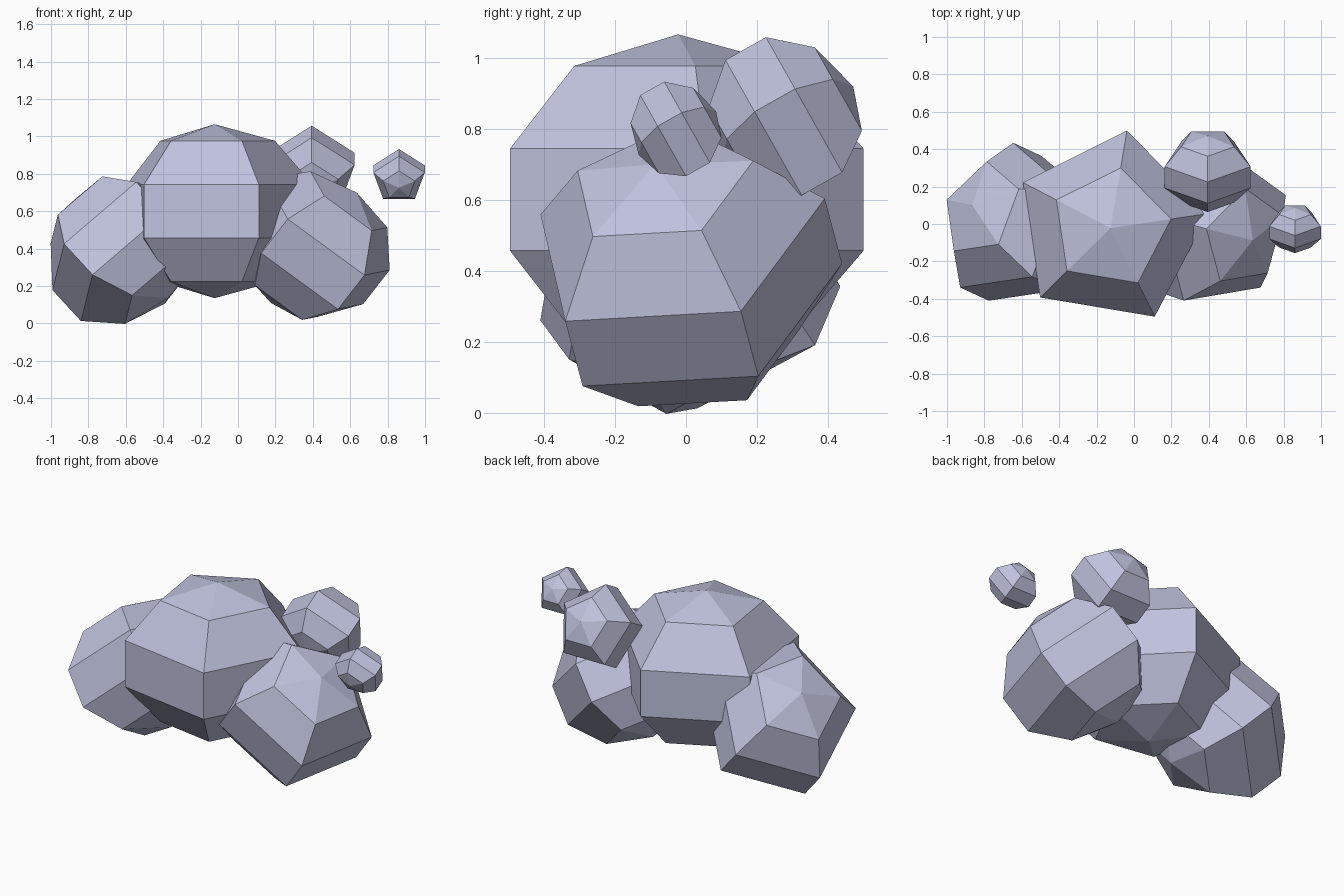
import bpy, bmesh, math
from mathutils import Matrix, Vector

if "Cube" in bpy.data.objects:
    bpy.data.objects.remove(bpy.data.objects["Cube"])

# One pale lavender-grey colour for the whole cloud
mat = bpy.data.materials.new("pale lavender grey")
mat.diffuse_color = (0.52, 0.54, 0.72, 1.0)
mat.use_nodes = True
mat.node_tree.nodes["Principled BSDF"].inputs["Base Color"].default_value = mat.diffuse_color


def puff(name, centre, radius, half_height, axis, corner):
    """Flattened five-sided sphere; its pole follows axis, one corner faces corner."""
    bm = bmesh.new()
    bmesh.ops.create_uvsphere(bm, u_segments=5, v_segments=5, radius=1.0)
    # turn the sphere so that one corner lies on local +x
    v = next(v for v in bm.verts if v.co.xy.length > 0.3)
    turn = Matrix.Rotation(-math.atan2(v.co.y, v.co.x), 4, 'Z')
    w = Vector(axis).normalized()
    u = Vector(corner)
    u = (u - w * u.dot(w)).normalized()
    frame = Matrix((u, w.cross(u), w)).transposed().to_4x4()
    scale = Matrix.Diagonal((radius, radius, half_height, 1.0))
    bm.transform(Matrix.Translation(centre) @ frame @ scale @ turn)
    bmesh.ops.recalc_face_normals(bm, faces=bm.faces)
    mesh = bpy.data.meshes.new(name)
    bm.to_mesh(mesh)
    bm.free()
    mesh.materials.append(mat)
    obj = bpy.data.objects.new(name, mesh)
    bpy.context.collection.objects.link(obj)
    return obj


# Large upright middle puff
a = math.radians(8.5)
puff("middle_puff", (-0.125, -0.022, 0.60), 0.556, 0.465,
     (0, 0, 1), (math.cos(a), math.sin(a), 0))

# Side puffs leaning outwards
puff("left_puff", (-0.62, -0.013, 0.403), 0.457, 0.38,
     (-0.245, 0.114, 0.266), (-0.24, -0.366, -0.058))
puff("right_puff", (0.406, -0.008, 0.404), 0.459, 0.382,
     (0.229, -0.079, 0.295), (-0.265, 0.06, 0.2175))

# Two small puffs tipped backwards
for name, centre, r, h in (
        ("rear_puff", (0.394, 0.2865, 0.8146), 0.254, 0.2115),
        ("small_floating_puff", (0.861, -0.024, 0.787), 0.152, 0.125)):
    puff(name, centre, r, h, (0, 0.871, 0.491), (0, -0.491, 0.871))
